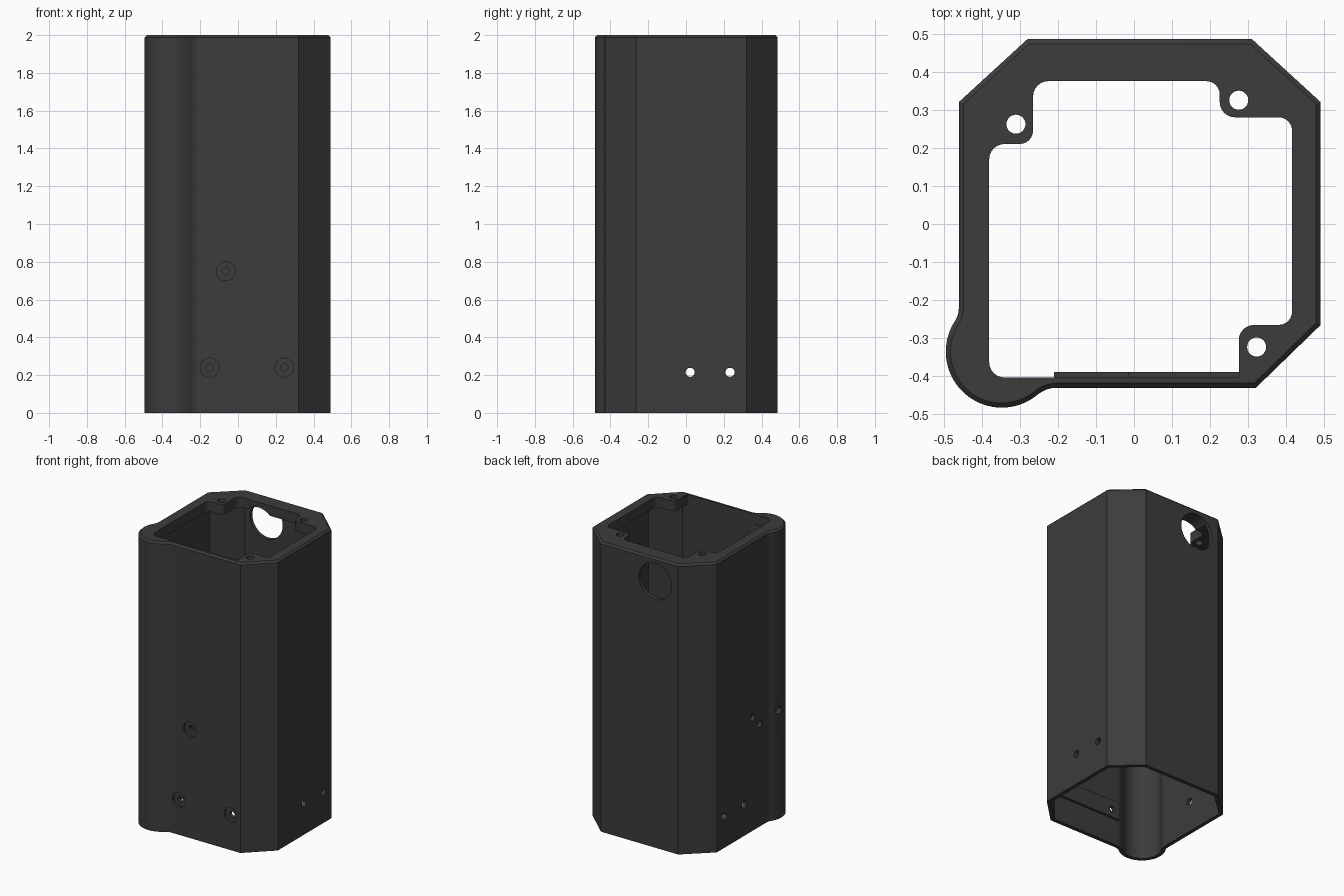
import bpy, bmesh, math
from mathutils import Vector, Matrix

if "Cube" in bpy.data.objects:
    bpy.data.objects.remove(bpy.data.objects["Cube"])

mat = bpy.data.materials.new("dark_grey_plastic")
mat.diffuse_color = (0.045, 0.045, 0.045, 1)
mat.use_nodes = True
mat.node_tree.nodes["Principled BSDF"].inputs["Base Color"].default_value = mat.diffuse_color


def finish(name, bm):
    bmesh.ops.recalc_face_normals(bm, faces=bm.faces)
    me = bpy.data.meshes.new(name)
    bm.to_mesh(me)
    bm.free()
    me.materials.append(mat)
    ob = bpy.data.objects.new(name, me)
    bpy.context.collection.objects.link(ob)
    return ob


def loft(name, rings):
    """Capped solid from (profile, height) rings."""
    bm = bmesh.new()
    loops = [[bm.verts.new((x, y, z)) for x, y in pts] for pts, z in rings]
    n = len(loops[0])
    for a, b in zip(loops, loops[1:]):
        for i in range(n):
            j = (i + 1) % n
            bm.faces.new((a[i], a[j], b[j], b[i]))
    bm.faces.new(loops[0][::-1])
    bm.faces.new(loops[-1])
    return finish(name, bm)


def box(name, x0, x1, y0, y1, z0, z1):
    pts = [(x0, y0), (x1, y0), (x1, y1), (x0, y1)]
    return loft(name, [(pts, z0), (pts, z1)])


def rod(name, axis, centre, r, length):
    bm = bmesh.new()
    rot = {'X': Matrix.Rotation(math.pi / 2, 4, 'Y'),
           'Y': Matrix.Rotation(math.pi / 2, 4, 'X'), 'Z': Matrix()}[axis]
    bmesh.ops.create_cone(bm, cap_ends=True, segments=32, radius1=r, radius2=r,
                          depth=length, matrix=Matrix.Translation(centre) @ rot)
    return finish(name, bm)


def cut(ob, cutter):
    m = ob.modifiers.new("cut", 'BOOLEAN')
    m.operation, m.solver, m.object = 'DIFFERENCE', 'EXACT', cutter
    bpy.context.view_layer.objects.active = ob
    bpy.ops.object.modifier_apply(modifier=m.name)
    bpy.data.objects.remove(cutter)


def arc(c, r, a0, a1, n):
    return [(c[0] + r * math.cos(a0 + (a1 - a0) * i / n),
             c[1] + r * math.sin(a0 + (a1 - a0) * i / n)) for i in range(n + 1)]


def shell_profile(t):
    """Chamfered square with a round corner channel, moved inwards by t."""
    k = t * math.tan(math.pi / 8)
    pts = [(0.32 - k, -0.43 + t), (0.49 - t, -0.265 + k), (0.49 - t, 0.32 - k),
           (0.31 - k, 0.485 - t), (-0.28 + k, 0.485 - t), (-0.46 + t, 0.32 - k)]
    cx, cy, R, fl, fb = -0.347, -0.335, 0.147, 0.06, 0.08
    lx = -0.46 - fl
    left = (lx, cy + math.sqrt((R + fl) ** 2 - (lx - cx) ** 2))
    by = -0.43 - fb
    bot = (cx + math.sqrt((R + fb) ** 2 - (by - cy) ** 2), by)
    al = math.atan2(left[1] - cy, left[0] - cx)
    ab = math.atan2(bot[1] - cy, bot[0] - cx)
    pts += arc(left, fl + t, 0, al - math.pi, 8)
    pts += arc((cx, cy), R - t, al, ab + 2 * math.pi, 36)[1:-1]
    pts += arc(bot, fb + t, ab + math.pi, math.pi / 2, 8)
    return pts


def rounded(corners, n=6):
    pts = []
    for i, (x, y, r) in enumerate(corners):
        p = Vector((x, y))
        a = (Vector(corners[i - 1][:2]) - p).normalized()
        b = (Vector(corners[(i + 1) % len(corners)][:2]) - p).normalized()
        if r == 0:
            pts.append((x, y))
            continue
        c = p + (a + b) * r
        for s in range(n + 1):
            w = s / n * math.pi / 2
            q = c - b * r * math.cos(w) - a * r * math.sin(w)
            pts.append((q.x, q.y))
    return pts


# housing: outer body with a chamfered top rim, hollowed from below
housing = loft("housing", [(shell_profile(0), 0), (shell_profile(0), 1.988),
                           (shell_profile(0.012), 2)])
inner = shell_profile(0.026)
cut(housing, loft("cavity", [(inner, -0.1), (inner, 1.93)]))

# top opening, leaving a flange with three screw corners
opening = rounded([(-0.38, -0.403, .04), (0.275, -0.403, 0), (0.275, -0.265, .04),
                   (0.415, -0.265, .035), (0.415, 0.28, .035), (0.225, 0.28, .04),
                   (0.225, 0.375, .035), (-0.265, 0.375, .04),
                   (-0.265, 0.21, .035), (-0.38, 0.21, .04)])
cut(housing, loft("opening", [(opening, 1.85), (opening, 2.1)]))
for x, y in [(-0.31, 0.262), (0.275, 0.325), (0.322, -0.323)]:
    cut(housing, rod("screw_hole", 'Z', (x, y, 1.97), 0.025, 0.3))

# large cable hole in the back
cut(housing, rod("cable_hole", 'Y', (-0.105, 0.45, 1.84), 0.125, 0.4))

# cross holes through both sides, then holes in the left side
for y in (0.022, 0.233):
    cut(housing, rod("cross_hole", 'X', (0, y, 0.215), 0.024, 2))
for y, z in [(-0.07, 0.78), (-0.145, 0.71), (-0.31, 0.75)]:
    cut(housing, rod("side_hole", 'X', (-0.5, y, z), 0.024, 0.2))

# mounting pads inside the front wall
pads = [box("lower_pad", -0.21, 0.275, -0.41, -0.388, 0.18, 0.30),
        box("upper_pad", -0.21, -0.015, -0.41, -0.388, 0.69, 0.81)]

# counterbored front screw holes through wall and pads
for x, z, pad in [(-0.15, 0.24, 0), (0.245, 0.24, 0), (-0.065, 0.75, 1)]:
    cut(housing, rod("counterbore", 'Y', (x, -0.465, z), 0.05, 0.1))
    for ob in (housing, pads[pad]):
        cut(ob, rod("front_hole", 'Y', (x, -0.40, z), 0.02, 0.2))

for ob in [housing] + pads:
    bpy.ops.object.select_all(action='DESELECT')
    ob.select_set(True)
    bpy.context.view_layer.objects.active = ob
    bpy.ops.object.shade_smooth_by_angle(angle=math.radians(30))
